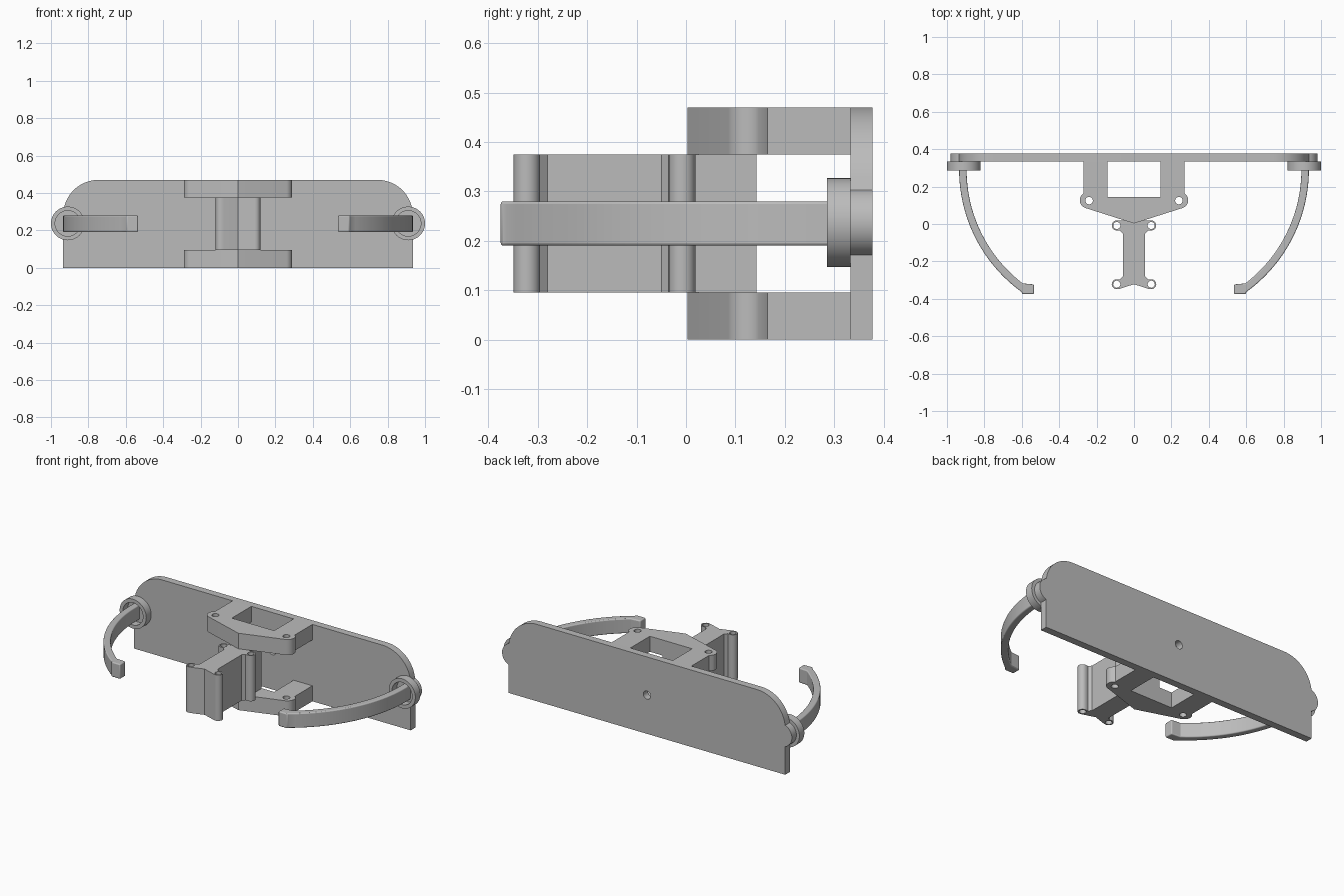
import bpy
import bmesh
from math import sin, cos, pi, radians
from mathutils import Matrix

cube = bpy.data.objects.get("Cube")
if cube:
    bpy.data.objects.remove(cube, do_unlink=True)

grey = bpy.data.materials.new("plain grey")
grey.use_nodes = True
GREY = (0.5, 0.5, 0.5, 1)
grey.diffuse_color = GREY
grey.node_tree.nodes["Principled BSDF"].inputs["Base Color"].default_value = GREY


def arc(cx, cy, r, start, end, n=10):
    """Points on an arc, angles in degrees."""
    angles = [radians(start + (end - start) * i / n) for i in range(n + 1)]
    return [(cx + r * cos(a), cy + r * sin(a)) for a in angles]


def circle(cx, cy, r, n=32):
    return arc(cx, cy, r, 0, 360, n)[:-1]


def flip(points):
    return [(-x, y) for x, y in points]


def symmetric(half):
    """Close a right-hand half outline with its mirror image."""
    return half + flip([p for p in reversed(half) if p[0] > 0])


def prism(name, loops, low, high, upright=False, bevel=0):
    """Extrude an outline (further loops are holes) along z, or along y."""
    curve = bpy.data.curves.new(name, 'CURVE')
    curve.dimensions = '2D'
    curve.fill_mode = 'BOTH'
    curve.extrude = (high - low) / 2
    for loop in loops:
        spline = curve.splines.new('POLY')
        spline.points.add(len(loop) - 1)
        for point, (x, y) in zip(spline.points, loop):
            point.co = (x, y, 0, 1)
        spline.use_cyclic_u = True
    helper = bpy.data.objects.new(name + "_outline", curve)
    bpy.context.collection.objects.link(helper)
    mesh = bpy.data.meshes.new_from_object(helper)
    bpy.data.objects.remove(helper)

    bm = bmesh.new()
    bm.from_mesh(mesh)
    bmesh.ops.remove_doubles(bm, verts=bm.verts, dist=0.0001)
    bmesh.ops.dissolve_limit(bm, angle_limit=radians(1), verts=bm.verts, edges=bm.edges)
    middle = (low + high) / 2
    if upright:
        move = Matrix.Translation((0, middle, 0)) @ Matrix.Rotation(pi / 2, 4, 'X')
    else:
        move = Matrix.Translation((0, 0, middle))
    bm.transform(move)
    bmesh.ops.recalc_face_normals(bm, faces=bm.faces)
    bm.to_mesh(mesh)
    bm.free()
    mesh.materials.clear()
    mesh.materials.append(grey)
    obj = bpy.data.objects.new(name, mesh)
    bpy.context.collection.objects.link(obj)
    if bevel:
        mod = obj.modifiers.new("soft edges", 'BEVEL')
        mod.width = bevel
        mod.segments = 3
        mod.limit_method = 'ANGLE'
        mod.angle_limit = radians(40)
    bpy.ops.object.select_all(action='DESELECT')
    obj.select_set(True)
    bpy.context.view_layer.objects.active = obj
    bpy.ops.object.shade_smooth_by_angle(angle=radians(30))
    return obj


MID = 0.237
FRONT, BACK = 0.333, 0.377

# Back plate: rounded top corners, round side ears, centre hole
plate = [(0.935, 0)] + arc(0.91, MID, 0.07, -69, 69, 16) \
    + arc(0.745, 0.28, 0.19, 10, 90, 16)
prism("back_plate", [symmetric(plate), circle(0, MID, 0.025)], FRONT, BACK, True)

# Top and bottom brackets: U-shaped frame with a shallow V nose and bolt lugs
bracket = [(0, 0.003)] + arc(0.245, 0.128, 0.045, -70, 25) \
    + [(0.27, 0.165), (0.27, FRONT), (0.143, FRONT), (0.143, 0.145)]
bracket_holes = [circle(s * 0.24, 0.125, 0.02) for s in (1, -1)]
for name, low, high in (("bottom_bracket", 0, 0.095), ("top_bracket", 0.375, 0.47)):
    prism(name, [symmetric(bracket)] + bracket_holes, low, high)

# Centre post: narrow web with two pairs of bolt lugs and a notched front
post = [(0, -0.322), (0.075, -0.346)] \
    + arc(0.092, -0.322, 0.027, -100, 100) \
    + [(0.075, -0.297), (0.06, -0.28), (0.06, -0.05), (0.075, -0.035)] \
    + arc(0.092, -0.008, 0.027, -100, 90) \
    + [(0.06, 0.019), (0.06, 0.143)]
post_holes = [circle(s * 0.092, y, 0.019) for s in (1, -1) for y in (-0.322, -0.008)]
prism("centre_post", [symmetric(post)] + post_holes, 0.095, 0.375)

# Curved arms with squared tips, each rooted in a round socket
arm = [(0.895, FRONT), (0.935, FRONT)] \
    + arc(0.129, 0.29, 0.806, 0, -54, 24) \
    + [(0.595, -0.375), (0.535, -0.375), (0.535, -0.323)] \
    + arc(0.129, 0.29, 0.766, -52.5, 0, 24)
for side, s in (("left", 1), ("right", -1)):
    outline = arm if s > 0 else flip(arm)
    prism(side + "_arm", [outline], 0.19, 0.28, bevel=0.006)
    prism(side + "_socket", [circle(s * 0.91, MID, 0.09, 48), circle(s * 0.91, MID, 0.068, 48)],
          0.285, FRONT, True)
